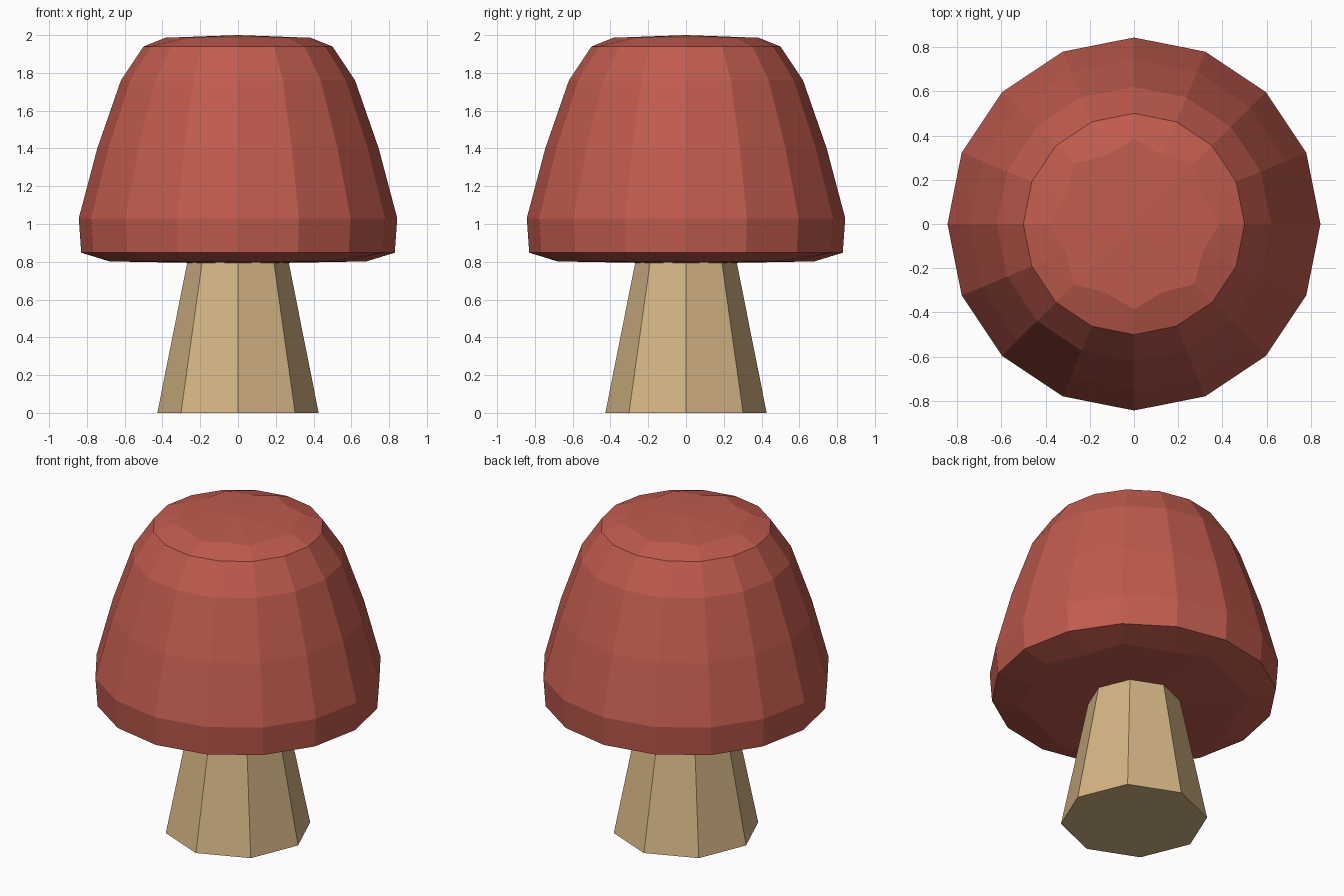
import bpy, bmesh
from math import sin, cos, pi

if "Cube" in bpy.data.objects:
    bpy.data.objects.remove(bpy.data.objects["Cube"])


def material(name, color):
    mat = bpy.data.materials.new(name)
    mat.diffuse_color = (*color, 1)
    mat.use_nodes = True
    mat.node_tree.nodes["Principled BSDF"].inputs["Base Color"].default_value = mat.diffuse_color
    return mat


def lathe(name, sides, rings, bottom_z, top_z, mat):
    """Rings are (radius on even corners, radius on odd corners, z), bottom to top."""
    bm = bmesh.new()
    loops = []
    for even, odd, z in rings:
        loop = []
        for i in range(sides):
            a, r = 2 * pi * i / sides, (odd if i % 2 else even)
            loop.append(bm.verts.new((r * cos(a), r * sin(a), z)))
        loops.append(loop)
    for low, high in zip(loops, loops[1:]):
        for i in range(sides):
            j = (i + 1) % sides
            bm.faces.new((low[i], low[j], high[j], high[i]))
    for loop, z in ((loops[0], bottom_z), (loops[-1], top_z)):
        centre = bm.verts.new((0, 0, z))
        for i in range(sides):
            bm.faces.new((centre, loop[i], loop[(i + 1) % sides]))
    bmesh.ops.recalc_face_normals(bm, faces=bm.faces)
    mesh = bpy.data.meshes.new(name)
    bm.to_mesh(mesh)
    bm.free()
    mesh.materials.append(mat)
    obj = bpy.data.objects.new(name, mesh)
    bpy.context.collection.objects.link(obj)
    return obj


# Tapered eight-sided stem
lathe("stem", 8, [(0.427, 0.427, 0), (0.268, 0.268, 0.80)], 0, 0.80,
      material("tan", (0.66, 0.46, 0.23)))

# Sixteen-sided cap; the innermost rings alternate in radius
lathe("cap", 16, [
    (0.68, 0.61, 0.802),
    (0.83, 0.83, 0.848),
    (0.843, 0.843, 1.03),
    (0.745, 0.745, 1.40),
    (0.62, 0.62, 1.76),
    (0.50, 0.50, 1.94),
    (0.385, 0.335, 1.986),
], 0.79, 2.0, material("red", (0.53, 0.105, 0.075)))
